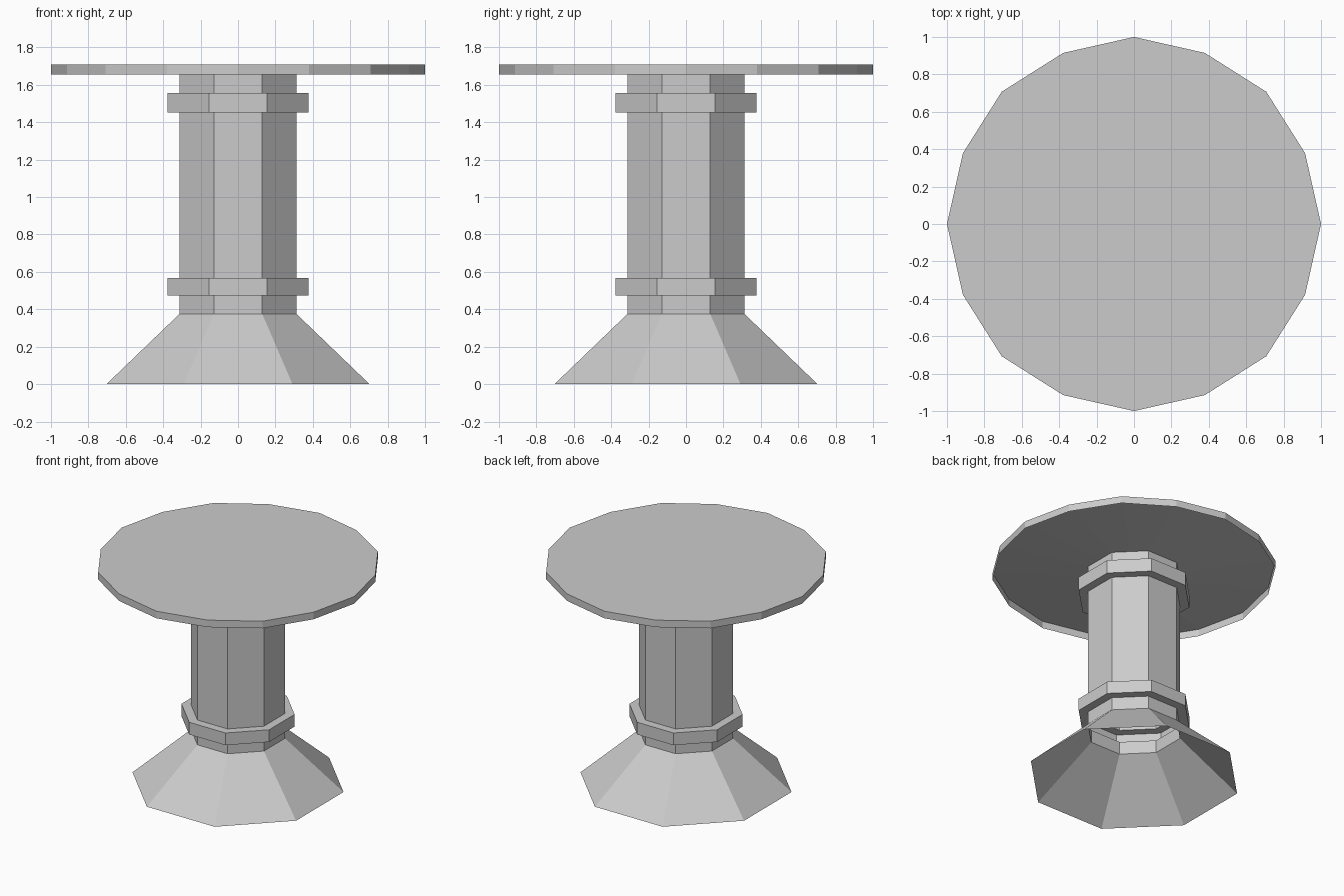
import bpy, bmesh
from math import cos, sin, pi

if "Cube" in bpy.data.objects:
    bpy.data.objects.remove(bpy.data.objects["Cube"])


def lathe(name, profile, cap_ring=None):
    """Loft 16-point rings given as (axis radius, corner radius, z)."""
    bm = bmesh.new()
    rings = []
    for radii_z in profile:
        ring = []
        for i in range(16):
            r, a = radii_z[i % 2], i * pi / 8
            ring.append(bm.verts.new((r * cos(a), r * sin(a), radii_z[2])))
        rings.append(ring)
    for lo, hi in zip(rings, rings[1:]):
        for i in range(16):
            j = (i + 1) % 16
            bm.faces.new((lo[i], lo[j], hi[j], hi[i]))
    if cap_ring is not None:
        bm.faces.new(rings[cap_ring])
    mesh = bpy.data.meshes.new(name)
    bm.to_mesh(mesh)
    bm.free()
    obj = bpy.data.objects.new(name, mesh)
    bpy.context.collection.objects.link(obj)
    return obj


def octagon(half_width, z):
    return (half_width, half_width / cos(pi / 8), z)


# Octagonal pedestal: open flared foot, column and two raised collars
profile = [octagon(0.703, 0.0), octagon(0.313, 0.375)]
for z0, z1 in ((0.473, 0.568), (1.452, 1.556)):
    profile += [octagon(w, z) for w, z in
                ((0.313, z0), (0.377, z0), (0.377, z1), (0.313, z1))]
profile.append(octagon(0.313, 1.655))
lathe("pedestal", profile)

# Table top: flat disc with a hanging rim, hollow underneath
lathe("table_top", [(1.0, 0.99, 1.655), (1.0, 0.99, 1.71)], cap_ring=1)

# Shallow cone joining the column to the underside of the top
lathe("top_support", [octagon(0.313, 1.655), (0.995, 0.985, 1.708)])
